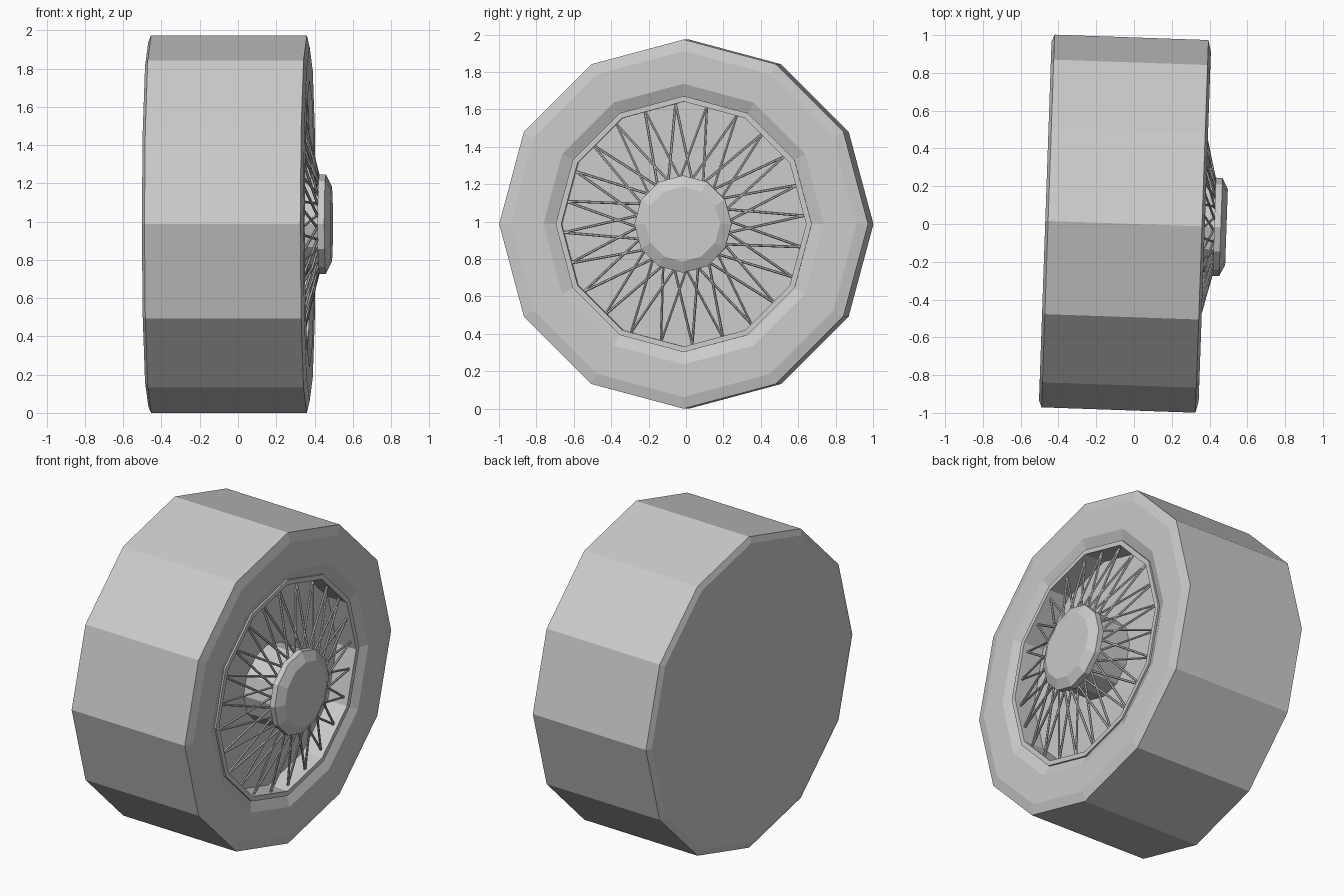
import bpy, bmesh, math
from mathutils import Matrix, Vector

cube = bpy.data.objects.get("Cube")
if cube:
    bpy.data.objects.remove(cube, do_unlink=True)

SIDES = 12
RADIUS = 0.987
# Axle runs along x, toed out slightly, with the tyre resting on the ground
PLACE = Matrix.Translation((0, 0, RADIUS)) @ Matrix.Rotation(math.radians(-2), 4, 'Z')

grey = bpy.data.materials.new("plain grey")
grey.use_nodes = True
grey.diffuse_color = (0.6, 0.6, 0.6, 1)
grey.node_tree.nodes["Principled BSDF"].inputs["Base Color"].default_value = (0.6, 0.6, 0.6, 1)


def polar(x, r, angle):
    return Vector((x, r * math.sin(angle), r * math.cos(angle)))


def add_object(name, bm):
    bmesh.ops.recalc_face_normals(bm, faces=bm.faces)
    mesh = bpy.data.meshes.new(name)
    bm.to_mesh(mesh)
    bm.free()
    mesh.materials.append(grey)
    obj = bpy.data.objects.new(name, mesh)
    obj.matrix_world = PLACE
    bpy.context.collection.objects.link(obj)
    return obj


def lathe(name, profile, closed=False):
    """Spin (x, radius) points around the axle; open profiles get end caps."""
    bm = bmesh.new()
    rings = [[bm.verts.new(polar(x, r, math.tau * i / SIDES)) for i in range(SIDES)]
             for x, r in profile]
    pairs = list(zip(rings, rings[1:]))
    if closed:
        pairs.append((rings[-1], rings[0]))
    else:
        bm.faces.new(rings[0])
        bm.faces.new(rings[-1])
    for a, b in pairs:
        for i in range(SIDES):
            j = (i + 1) % SIDES
            bm.faces.new((a[i], a[j], b[j], b[i]))
    return add_object(name, bm)


# Tyre with a closed back, bevelled shoulders and a recessed wheel well
lathe("tyre", [(-0.47, 0.95), (-0.455, RADIUS), (0.36, RADIUS), (0.375, 0.925),
               (0.375, 0.75), (0.345, 0.68), (0.22, 0.68)])

# Thin rim lip and barrel lining the well
lathe("rim", [(0.358, 0.685), (0.358, 0.655), (0.215, 0.655), (0.215, 0.685)], closed=True)

# Hub body and chamfered cap
lathe("hub_body", [(0.215, 0.24), (0.435, 0.24)])
lathe("hub_cap", [(0.425, 0.26), (0.46, 0.26), (0.49, 0.2)])

# Crossed wire spokes, two from each rim point
SPOKES = 24
bm = bmesh.new()
for i in range(SPOKES):
    angle = math.tau * i / SPOKES - math.radians(4)
    for lean in (-1, 1):
        outer = polar(0.325, 0.645, angle)
        inner = polar(0.425, 0.235, angle + lean * math.radians(16))
        axis = outer - inner
        turn = axis.to_track_quat('Z', 'Y').to_matrix().to_4x4()
        bmesh.ops.create_cone(bm, cap_ends=True, segments=6, radius1=0.007, radius2=0.007,
                              depth=axis.length,
                              matrix=Matrix.Translation((outer + inner) / 2) @ turn)
add_object("wire_spokes", bm)
